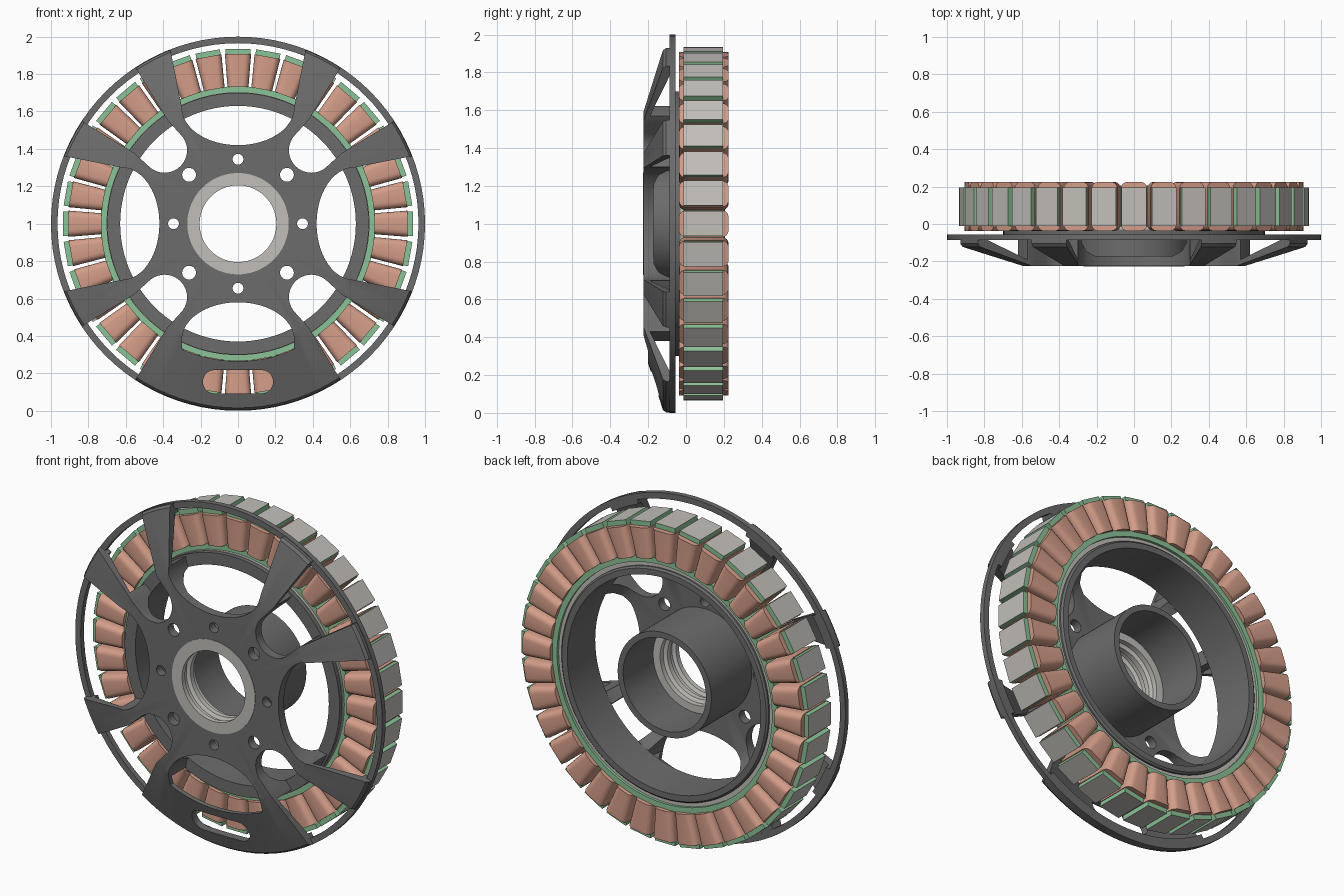
import bpy, bmesh
from math import sin, cos, pi, radians

SEGMENTS = 96
TEETH = 36

if "Cube" in bpy.data.objects:
    bpy.data.objects.remove(bpy.data.objects["Cube"], do_unlink=True)


def material(name, r, g, b):
    m = bpy.data.materials.new(name)
    m.use_nodes = True
    m.diffuse_color = (r, g, b, 1)
    m.node_tree.nodes["Principled BSDF"].inputs["Base Color"].default_value = (r, g, b, 1)
    return m


DARK = material("dark grey metal", 0.15, 0.15, 0.15)
STEEL = material("pale steel", 0.54, 0.52, 0.49)
GREEN = material("green insulation", 0.26, 0.54, 0.31)
COPPER = material("copper winding", 0.66, 0.34, 0.25)


def place(u, y, r, a):
    """Sideways offset u, depth y and radius r, turned by a about the axle."""
    return (r * cos(a) - u * sin(a), y, 1 + r * sin(a) + u * cos(a))


def finish(name, bm, *mats):
    bmesh.ops.recalc_face_normals(bm, faces=bm.faces)
    mesh = bpy.data.meshes.new(name)
    bm.to_mesh(mesh)
    bm.free()
    for m in mats:
        mesh.materials.append(m)
    ob = bpy.data.objects.new(name, mesh)
    bpy.context.collection.objects.link(ob)
    return ob


def activate(ob):
    bpy.ops.object.select_all(action='DESELECT')
    ob.select_set(True)
    bpy.context.view_layer.objects.active = ob


def smooth(ob):
    activate(ob)
    bpy.ops.object.shade_smooth_by_angle(angle=radians(30))


def loft(bm, loops, closed=False):
    """Skin rows of points; closed joins the last row to the first."""
    rows = [[bm.verts.new(p) for p in loop] for loop in loops]
    n = len(rows[0])
    made = []
    for k in range(len(rows) if closed else len(rows) - 1):
        a, b = rows[k], rows[(k + 1) % len(rows)]
        for i in range(n):
            j = (i + 1) % n
            made.append(bm.faces.new((a[i], a[j], b[j], b[i])))
    if not closed:
        bm.faces.new(rows[0])
        made.append(bm.faces.new(rows[-1]))
    return made[-1]


def revolve(name, profile, mat):
    """Spin a closed (radius, depth) outline about the axle."""
    bm = bmesh.new()
    loft(bm, [[place(0, y, r, 2 * pi * k / SEGMENTS) for r, y in profile]
              for k in range(SEGMENTS)], closed=True)
    return finish(name, bm, mat)


def tube(name, r1, r2, y1, y2, mat):
    return revolve(name, [(r1, y1), (r2, y1), (r2, y2), (r1, y2)], mat)


def arc(cu, cv, ru, rv, start, end, steps):
    return [(cu + ru * cos(radians(start + (end - start) * i / steps)),
             cv + rv * sin(radians(start + (end - start) * i / steps)))
            for i in range(steps + 1)]


# Front frame: hub plate, sloping spoke cone and back wall in one section
frame = revolve("front_frame", [
    (0.27, -0.225), (0.66, -0.225), (0.985, -0.122), (0.997, -0.105),
    (0.997, -0.056), (0.94, -0.056), (0.94, -0.085), (0.69, -0.19),
    (0.69, -0.056), (0.63, -0.056), (0.615, -0.1), (0.575, -0.145),
    (0.52, -0.17), (0.27, -0.175)], DARK)

# Openings in the frame: (sideways, radial) outlines
lobe = arc(0, 0.62, 0.3, 0.2, 180, 360, 24)
wide_window = lobe + [(0.385, 1.05), (-0.385, 1.05)]
narrow_window = arc(0, 0.555, 0.12, 0.12, 180, 360, 20) + [
    (0.125, 0.66), (0.22, 1.05), (-0.22, 1.05), (-0.125, 0.66)]
low_window = lobe + [(0.3, 0.67)] + arc(0, 0, 0.735, 0.735, 68, 112, 12) + [(-0.3, 0.67)]
slot = (arc(0.125, 0.845, 0.063, 0.063, -90, 90, 10)
        + arc(-0.125, 0.845, 0.063, 0.063, 90, 270, 10))

openings = [(wide_window, d) for d in (0, 90, 180)]
openings += [(narrow_window, d) for d in (45, 135, 225, 315)]
openings += [(low_window, 270), (slot, 270)]
for d in range(0, 360, 90):
    openings.append((arc(0, 0.345, 0.029, 0.029, 0, 345, 23), d))
    openings.append((arc(0, 0.37, 0.037, 0.037, 0, 345, 23), d + 45))

bm = bmesh.new()
for outline, degrees in openings:
    loft(bm, [[place(u, y, v, radians(degrees)) for u, v in outline]
              for y in (-0.4, 0.1)])
cutter = finish("frame_cutter", bm)
cutter.hide_render = True
cut = frame.modifiers.new("openings", 'BOOLEAN')
cut.operation = 'DIFFERENCE'
cut.solver = 'EXACT'
cut.object = cutter
activate(frame)
bpy.ops.object.modifier_apply(modifier=cut.name)
bpy.data.objects.remove(cutter, do_unlink=True)
smooth(frame)

# Rim, drum, hub and stator rings
smooth(tube("outer_rim", 0.965, 1.0, -0.086, -0.055, DARK))
smooth(revolve("drum", [(0.63, -0.055), (0.7, -0.055), (0.7, -0.03),
                        (0.675, -0.03), (0.675, 0.195), (0.665, 0.205),
                        (0.63, 0.205)], DARK))
smooth(tube("hub_tube", 0.27, 0.305, -0.18, 0.2, DARK))
smooth(tube("core_ring", 0.675, 0.703, -0.03, 0.185, STEEL))
smooth(tube("insulation_ring", 0.7, 0.735, -0.015, 0.2, GREEN))

# Stepped bearing in the hub
smooth(revolve("bearing", [
    (0.271, -0.228), (0.205, -0.228), (0.205, -0.2), (0.225, -0.19),
    (0.225, -0.16), (0.205, -0.15), (0.205, -0.12), (0.225, -0.11),
    (0.225, -0.08), (0.271, -0.08)], STEEL))


def rounded_section(half_width, low, high, radius):
    pts = []
    for k, (su, y) in enumerate(((1, high - radius), (-1, high - radius),
                                 (-1, low + radius), (1, low + radius))):
        pts += arc(su * (half_width - radius), y, radius, radius, 90 * k, 90 * k + 90, 4)
    return pts


# Windings: tapered rounded blocks around the ring
bm = bmesh.new()
for i in range(TEETH):
    a = 2 * pi * i / TEETH
    loft(bm, [[place(u, y, r, a) for u, y in rounded_section(w, -0.037, 0.225, 0.034)]
              for r, w in ((0.73, 0.056), (0.907, 0.07))])
smooth(finish("coils", bm, COPPER))

# Tooth heads: green blocks with a steel outer face
bm = bmesh.new()
for i in range(TEETH):
    a = 2 * pi * i / TEETH
    corners = ((-0.066, -0.012), (0.066, -0.012), (0.066, 0.195), (-0.066, 0.195))
    outer = loft(bm, [[place(u, y, r, a) for u, y in corners] for r in (0.904, 0.935)])
    outer.material_index = 1
finish("tooth_heads", bm, GREEN, STEEL)
